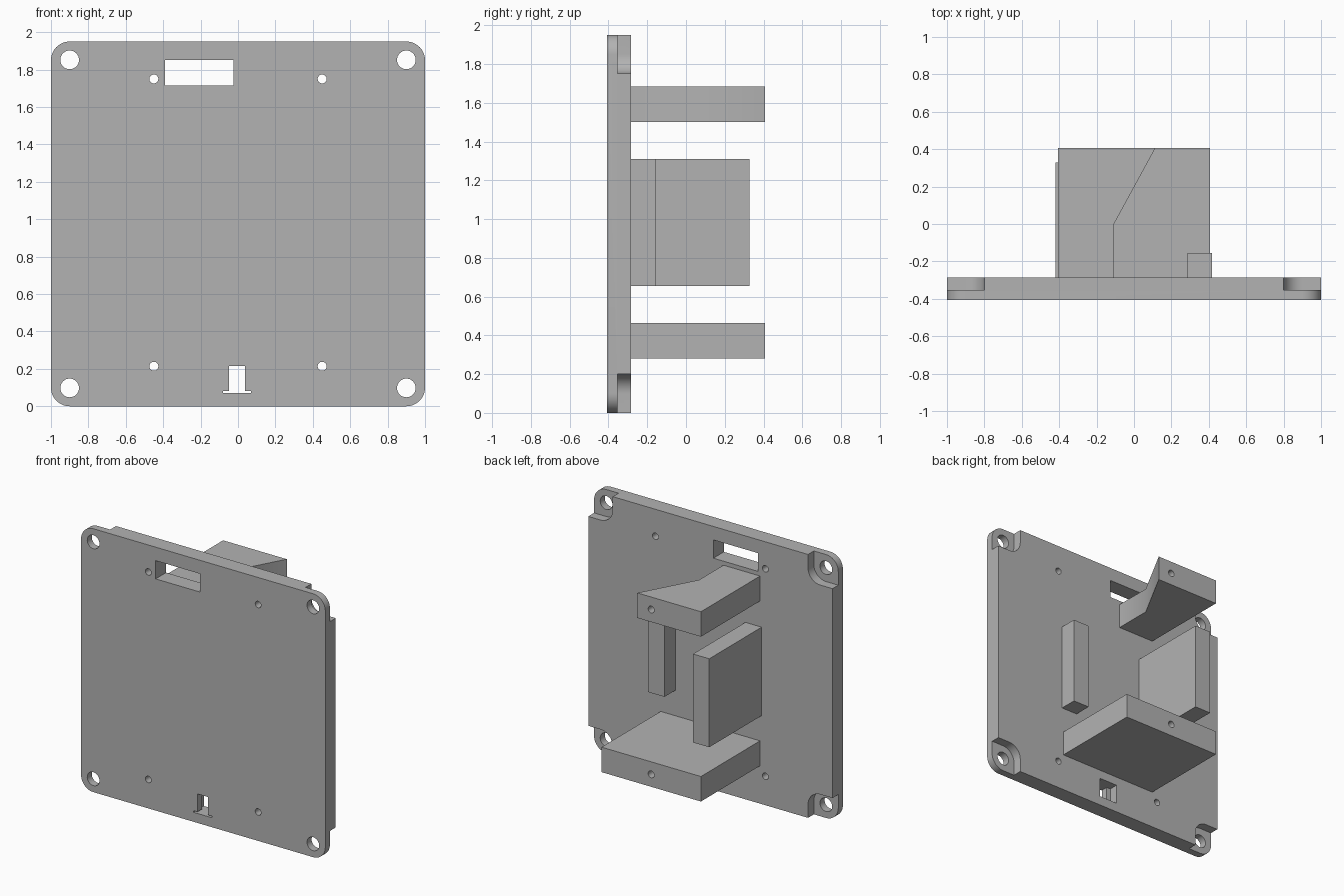
import bpy, bmesh, math
from mathutils import Matrix

cube = bpy.data.objects.get("Cube")
if cube:
    bpy.data.objects.remove(cube, do_unlink=True)

GREY = bpy.data.materials.new("plain grey")
GREY.use_nodes = True
GREY.diffuse_color = (0.45, 0.45, 0.45, 1)
GREY.node_tree.nodes["Principled BSDF"].inputs["Base Color"].default_value = (0.45, 0.45, 0.45, 1)

FRONT, STEP, BACK, REAR = -0.407, -0.353, -0.285, 0.407
HEIGHT = 1.95
MID = HEIGHT / 2


def prism(name, outline, axis, start, end):
    """Extrude a closed outline along y (outline is x, z) or z (outline is x, y)."""
    bm = bmesh.new()
    place = (lambda a, b: (a, start, b)) if axis == "y" else (lambda a, b: (a, b, start))
    face = bm.faces.new([bm.verts.new(place(a, b)) for a, b in outline])
    moved = bmesh.ops.extrude_face_region(bm, geom=[face])["geom"]
    offset = (0, end - start, 0) if axis == "y" else (0, 0, end - start)
    bmesh.ops.translate(bm, vec=offset, verts=[v for v in moved if isinstance(v, bmesh.types.BMVert)])
    bmesh.ops.recalc_face_normals(bm, faces=bm.faces)
    mesh = bpy.data.meshes.new(name)
    bm.to_mesh(mesh)
    bm.free()
    mesh.materials.append(GREY)
    obj = bpy.data.objects.new(name, mesh)
    bpy.context.collection.objects.link(obj)
    return obj


def rect(a0, a1, b0, b1):
    return [(a0, b0), (a1, b0), (a1, b1), (a0, b1)]


def arc(a, b, radius, first, last, steps):
    angles = [math.radians(first + (last - first) * i / steps) for i in range(steps + 1)]
    return [(a + radius * math.cos(t), b + radius * math.sin(t)) for t in angles]


def circle(a, b, radius, sides=32):
    return arc(a, b, radius, 0, 360, sides)[:-1]


def carve(obj, cutters):
    """Subtract the cutters one after another and discard them."""
    for cutter in cutters:
        cutter.hide_render = True
        mod = obj.modifiers.new("cut", "BOOLEAN")
        mod.operation = "DIFFERENCE"
        mod.solver = "EXACT"
        mod.object = cutter
    graph = bpy.context.evaluated_depsgraph_get()
    mesh = bpy.data.meshes.new_from_object(obj.evaluated_get(graph))
    obj.modifiers.clear()
    obj.data = mesh
    for cutter in cutters:
        bpy.data.objects.remove(cutter, do_unlink=True)


def smooth(obj):
    bpy.ops.object.select_all(action="DESELECT")
    obj.select_set(True)
    bpy.context.view_layer.objects.active = obj
    bpy.ops.object.shade_smooth_by_angle(angle=math.radians(30))


# Mounting plate with rounded corners
outline = []
for i, (sx, sz) in enumerate([(1, 1), (-1, 1), (-1, -1), (1, -1)]):
    outline += arc(sx * 0.9, MID + sz * (MID - 0.1), 0.1, i * 90, i * 90 + 90, 12)
plate = prism("mounting_plate", outline, "y", FRONT, BACK)

cutters = []
for sx in (-1, 1):
    for sz in (-1, 1):
        # Corner recess on the back, with its inner corner rounded
        pocket = [(1.1, MID + 0.1), (0.8, MID + 0.1)] + arc(0.9, MID - 0.1, 0.1, 180, 270, 12) + [(1.1, MID - 0.2)]
        pocket = [(sx * a, MID + sz * b) for a, b in pocket]
        cutters.append(prism("recess_cutter", pocket, "y", STEP, BACK + 0.1))
        # Corner bolt hole and small screw hole
        cutters.append(prism("bolt_cutter", circle(sx * 0.9, MID + sz * 0.877, 0.05), "y", -0.6, 0))
        cutters.append(prism("screw_cutter", circle(sx * 0.45, MID + 0.007 + sz * 0.768, 0.024), "y", -0.6, 0))

# Window, and a T-shaped slot opening into a wider pocket behind
cutters.append(prism("window_cutter", rect(-0.39, -0.025, 1.715, 1.85), "y", -0.6, 0))
slot = [(-0.08, 0.07), (0.07, 0.07), (0.07, 0.082), (0.038, 0.082),
        (0.038, 0.215), (-0.047, 0.215), (-0.047, 0.082), (-0.08, 0.082)]
cutters.append(prism("slot_cutter", slot, "y", -0.6, STEP + 0.01))
cutters.append(prism("slot_pocket_cutter", rect(-0.08, 0.07, 0.07, 0.215), "y", STEP, 0))
carve(plate, cutters)
smooth(plate)

# Lower shelf and notched upper shelf, each with a screw hole in the rear face
lower = prism("lower_shelf", rect(-0.407, 0.407, BACK, REAR), "z", 0.28, 0.465)
upper_outline = [(-0.407, BACK), (-0.107, BACK), (-0.107, 0), (0.115, REAR), (-0.407, REAR)]
upper = prism("upper_shelf", upper_outline, "z", 1.5, 1.685)
for shelf, z in ((lower, 0.372), (upper, 1.592)):
    carve(shelf, [prism("shelf_hole_cutter", circle(0, z, 0.025), "y", REAR - 0.15, REAR + 0.1)])
    smooth(shelf)

# Tall side wall and short side rib
prism("side_wall", rect(-0.42, -0.287, BACK, 0.328), "z", 0.655, 1.31)
prism("side_rib", rect(0.285, 0.418, BACK, -0.155), "z", 0.655, 1.31)
